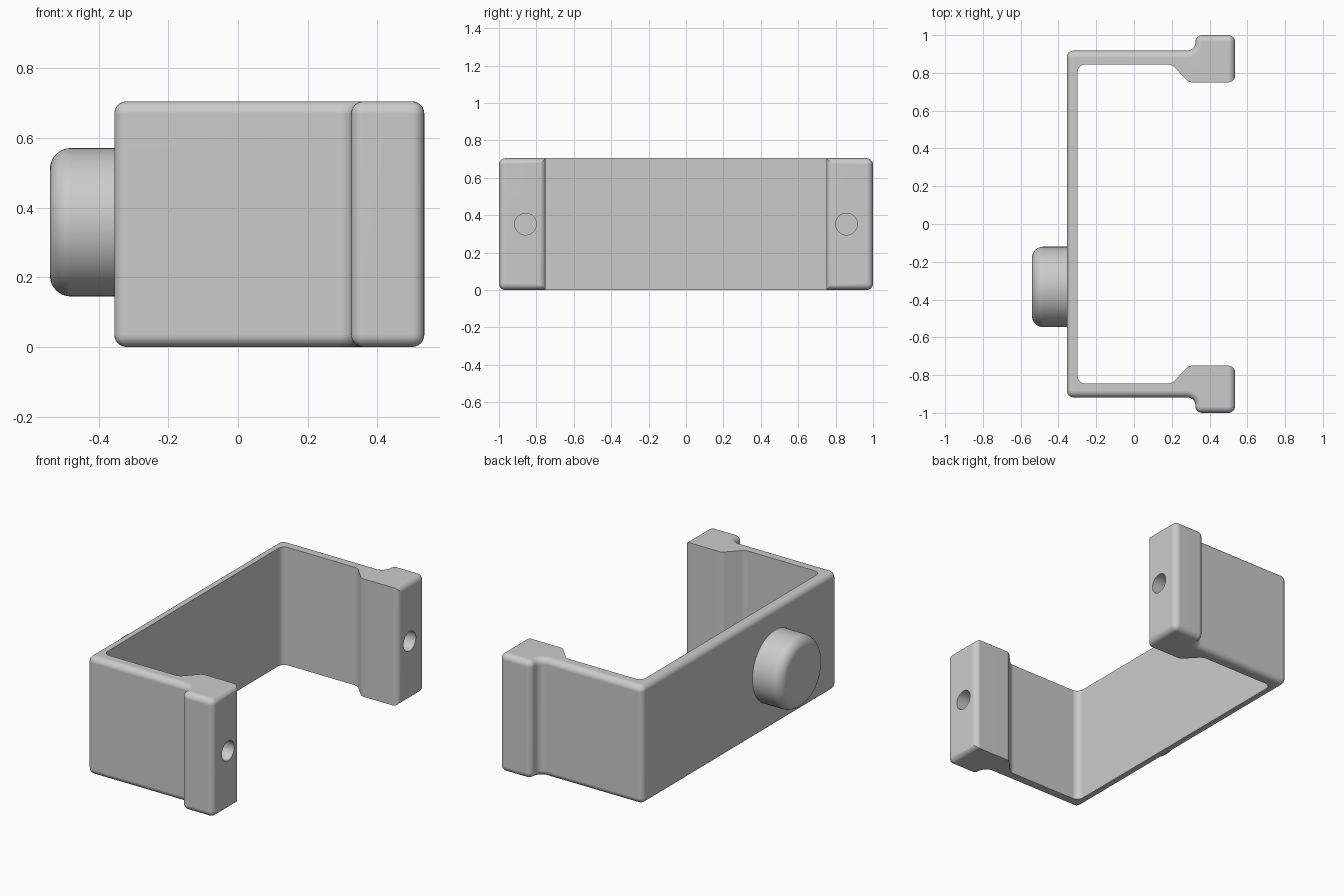
import bpy, bmesh, math
from mathutils import Vector, Matrix

HEIGHT = 0.705
ROUND = 0.035
GREY = (0.6, 0.6, 0.6, 1)

cube = bpy.data.objects.get("Cube")
if cube:
    bpy.data.objects.remove(cube, do_unlink=True)

grey = bpy.data.materials.new("plain grey")
grey.use_nodes = True
grey.diffuse_color = GREY
grey.node_tree.nodes["Principled BSDF"].inputs["Base Color"].default_value = GREY


def make_object(name, bm):
    bmesh.ops.recalc_face_normals(bm, faces=bm.faces[:])
    mesh = bpy.data.meshes.new(name)
    bm.to_mesh(mesh)
    bm.free()
    mesh.materials.append(grey)
    obj = bpy.data.objects.new(name, mesh)
    bpy.context.collection.objects.link(obj)
    return obj


def select_only(obj):
    bpy.ops.object.select_all(action='DESELECT')
    obj.select_set(True)
    bpy.context.view_layer.objects.active = obj


def smooth(obj):
    select_only(obj)
    bpy.ops.object.shade_smooth_by_angle(angle=math.radians(30))
    mod = obj.modifiers.new("even shading", 'WEIGHTED_NORMAL')
    mod.keep_sharp = True


def fillet(prev, corner, nxt, radius, steps=8):
    """Arc points that round one corner of a profile."""
    a, b = (prev - corner).normalized(), (nxt - corner).normalized()
    half = a.angle(b) / 2
    centre = corner + (a + b).normalized() * radius / math.sin(half)
    start = (corner + a * radius / math.tan(half) - centre).normalized()
    end = (corner + b * radius / math.tan(half) - centre).normalized()
    return [centre + start.slerp(end, i / steps).normalized() * radius
            for i in range(steps + 1)]


def x_cylinder(bm, radius, x0, x1, y, z, segments):
    place = Matrix.Translation(((x0 + x1) / 2, y, z)) @ Matrix.Rotation(math.pi / 2, 4, 'Y')
    bmesh.ops.create_cone(bm, cap_ends=True, segments=segments, radius1=radius,
                          radius2=radius, depth=x1 - x0, matrix=place)


# Bracket profile for one arm: x, y, fillet radius, on the outer rim
half = [(-0.355, 0.918, 0, True), (0.325, 0.918, 0.043, True), (0.325, 1.0, 0, True),
        (0.535, 1.0, 0, True), (0.535, 0.75, 0, True), (0.29, 0.75, 0.04, False),
        (0.2, 0.845, 0.05, False), (-0.298, 0.845, 0.04, False)]
corners = half + [(x, -y, r, rim) for x, y, r, rim in reversed(half)]

# Bracket: extruded profile with rounded outer edges
bm = bmesh.new()
base, rims, crisp = [], [], []
for i, (x, y, r, rim) in enumerate(corners):
    p = Vector((x, y, 0))
    if r:
        before = Vector((*corners[i - 1][:2], 0))
        after = Vector((*corners[(i + 1) % len(corners)][:2], 0))
        pts = fillet(before, p, after, r)
    else:
        pts = [p]
    for q in pts:
        base.append(bm.verts.new(q))
        rims.append(rim)
        crisp.append(r == 0)
top = [bm.verts.new(v.co + Vector((0, 0, HEIGHT))) for v in base]
bm.faces.new(base)
bm.faces.new(top)
to_round = []
count = len(base)
for i in range(count):
    j = (i + 1) % count
    bm.faces.new((base[i], base[j], top[j], top[i]))
for i in range(count):
    j = (i + 1) % count
    if rims[i] and rims[j]:
        to_round += [bm.edges.get((base[i], base[j])), bm.edges.get((top[i], top[j]))]
    if crisp[i]:
        to_round.append(bm.edges.get((base[i], top[i])))
bmesh.ops.recalc_face_normals(bm, faces=bm.faces[:])
bmesh.ops.bevel(bm, geom=to_round, offset=ROUND, segments=6, profile=0.5,
                affect='EDGES', clamp_overlap=False)
bracket = make_object("bracket", bm)

# Blind screw holes in the two feet
bm = bmesh.new()
for y in (-0.858, 0.858):
    x_cylinder(bm, 0.058, 0.335, 0.6, y, HEIGHT / 2, 40)
cutter = make_object("hole_cutter", bm)
cutter.hide_render = True
cut = bracket.modifiers.new("holes", 'BOOLEAN')
cut.operation = 'DIFFERENCE'
cut.solver = 'EXACT'
cut.object = cutter
select_only(bracket)
bpy.ops.object.modifier_apply(modifier=cut.name)
bpy.data.objects.remove(cutter, do_unlink=True)
smooth(bracket)

# Round knob on the outside of the back wall
bm = bmesh.new()
x_cylinder(bm, 0.213, -0.54, -0.34, -0.333, 0.358, 64)
tip = [e for e in bm.edges if all(v.co.x < -0.5 for v in e.verts)]
bmesh.ops.bevel(bm, geom=tip, offset=0.06, segments=8, profile=0.5, affect='EDGES')
smooth(make_object("knob", bm))
